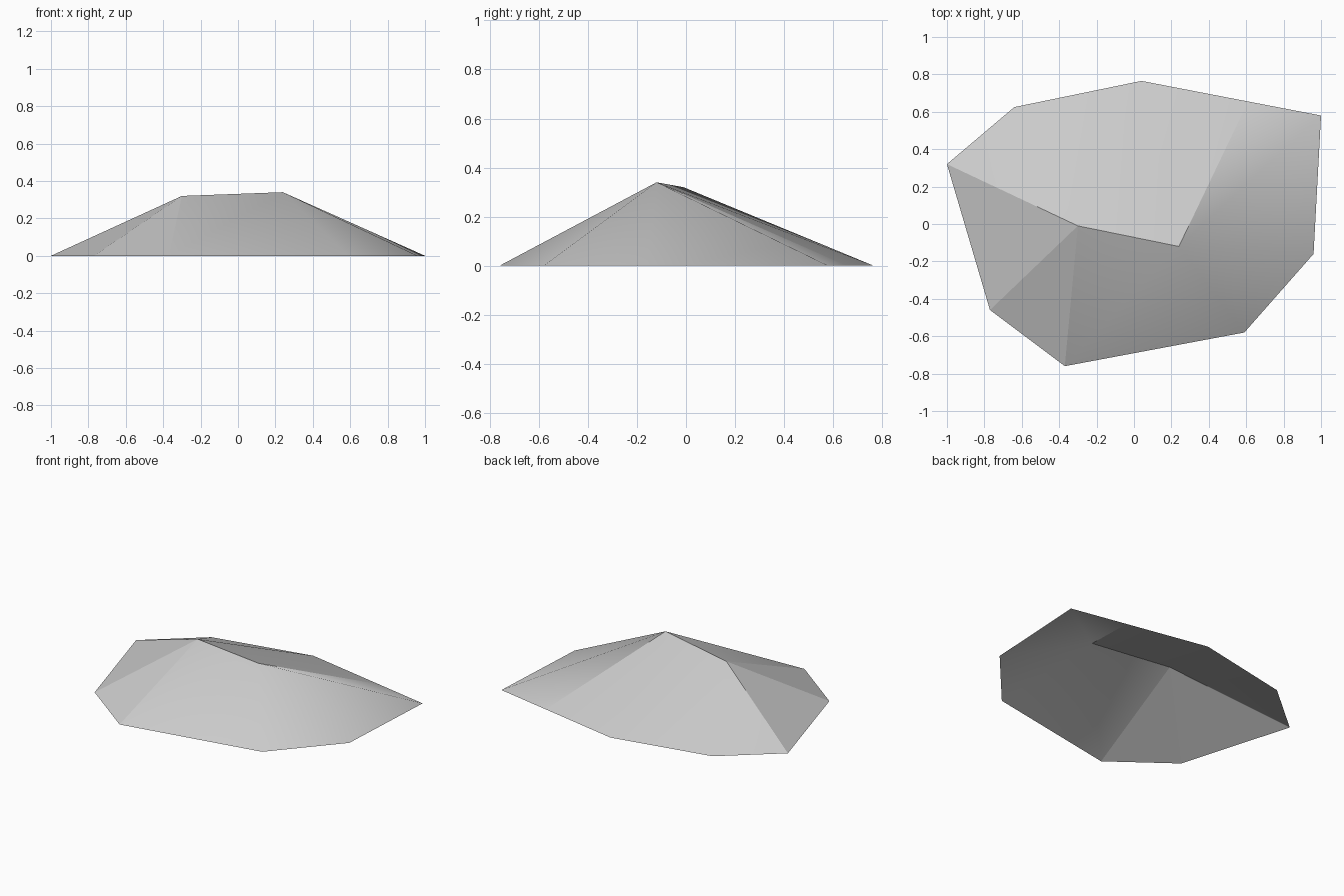
import bpy, bmesh

cube = bpy.data.objects.get("Cube")
if cube:
    bpy.data.objects.remove(cube, do_unlink=True)

# One plain stone colour
stone = bpy.data.materials.new("stone_grey")
stone.use_nodes = True
colour = (0.6, 0.6, 0.6, 1)
stone.diffuse_color = colour
stone.node_tree.nodes["Principled BSDF"].inputs["Base Color"].default_value = colour

# Ground outline, counter-clockwise from the front corner
outline = [(-.37, -.76), (.59, -.58), (.96, -.16), (1, .58), (.61, .655),
           (.04, .765), (-.64, .625), (-1, .32), (-.77, -.46)]
bm = bmesh.new()
rim = [bm.verts.new((x, y, 0)) for x, y in outline]
low_peak = bm.verts.new((-.3, -.01, .32))
high_peak = bm.verts.new((.24, -.12, .34))


def fan(peak, first, last):
    """Slope facets from one peak down to a run of the outline."""
    for i in range(first, last):
        bm.faces.new((rim[i], rim[(i + 1) % len(rim)], peak))


# Slopes below each peak, and the two facets under the ridge
fan(high_peak, 0, 5)
fan(low_peak, 5, 9)
bm.faces.new((rim[5], low_peak, high_peak))
bm.faces.new((rim[0], high_peak, low_peak))

# Soft slopes, with hard creases along the ridge and the main spurs
for face in bm.faces:
    face.smooth = True
creases = [(low_peak, high_peak), (high_peak, rim[4])]
creases += [(low_peak, rim[i]) for i in (0, 7, 8)]
for a, b in creases:
    bm.edges.get((a, b)).smooth = False

mesh = bpy.data.meshes.new("rock_mound")
bm.to_mesh(mesh)
bm.free()
mesh.materials.append(stone)
mound = bpy.data.objects.new("rock_mound", mesh)
bpy.context.collection.objects.link(mound)
